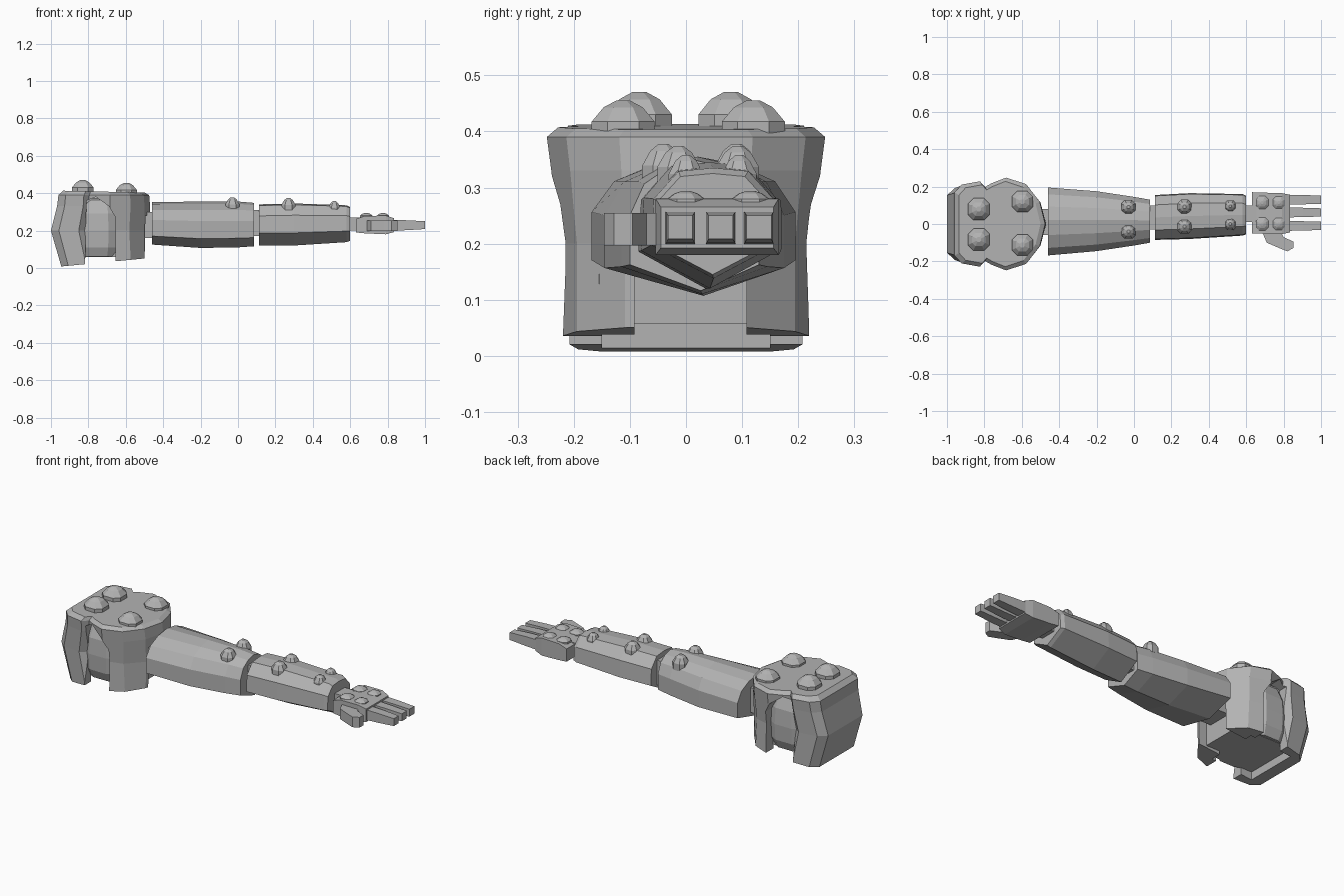
import bpy
import bmesh
from math import cos, sin, pi

cube = bpy.data.objects.get("Cube")
if cube:
    bpy.data.objects.remove(cube)

grey = bpy.data.materials.new("plain grey")
grey.use_nodes = True
grey.diffuse_color = (0.45, 0.45, 0.45, 1)
grey.node_tree.nodes["Principled BSDF"].inputs["Base Color"].default_value = grey.diffuse_color


def loft(name, rings):
    """Skin a list of equal-length point rings and cap both ends."""
    bm = bmesh.new()
    rows = [[bm.verts.new(p) for p in ring] for ring in rings]
    n = len(rows[0])
    for a, b in zip(rows, rows[1:]):
        for i in range(n):
            j = (i + 1) % n
            bm.faces.new((a[i], a[j], b[j], b[i]))
    bm.faces.new(rows[0][::-1])
    bm.faces.new(rows[-1])
    bmesh.ops.recalc_face_normals(bm, faces=bm.faces)
    mesh = bpy.data.meshes.new(name)
    bm.to_mesh(mesh)
    bm.free()
    mesh.materials.append(grey)
    obj = bpy.data.objects.new(name, mesh)
    bpy.context.collection.objects.link(obj)
    return obj


def limb(name, outline, stations):
    """Sweep a unit y/z outline along x; stations are (x, y0, y1, z0, z1)."""
    return loft(name, [[(x, y0 + v * (y1 - y0), z0 + w * (z1 - z0)) for v, w in outline]
                       for x, y0, y1, z0, z1 in stations])


def stack(name, x, y, outline, levels):
    """Vertical part: a unit outline scaled by (radius, z) levels."""
    return loft(name, [[(x + r * u, y + r * v, z) for u, v in outline] for r, z in levels])


def prism_y(name, profile, y0, y1):
    return loft(name, [[(x, y, z) for x, z in profile] for y in (y0, y1)])


def box(name, x0, x1, y0, y1, z0, z1):
    return prism_y(name, [(x0, z0), (x1, z0), (x1, z1), (x0, z1)], y0, y1)


def cut(obj, cutter):
    """Subtract the cutter, bake the result and drop the cutter."""
    cutter.hide_render = True
    mod = obj.modifiers.new("cut", 'BOOLEAN')
    mod.operation = 'DIFFERENCE'
    mod.solver = 'EXACT'
    mod.object = cutter
    graph = bpy.context.evaluated_depsgraph_get()
    mesh = bpy.data.meshes.new_from_object(obj.evaluated_get(graph))
    obj.modifiers.clear()
    obj.data = mesh
    bpy.data.objects.remove(cutter)


# Shoulder shell: notched oval outline, flared at the top, bulging at the back
half = [(0, 0.68), (0.08, 0.85), (0.28, 0.92), (0.34, 0.8), (0.41, 0.88),
        (0.57, 1), (0.79, 0.86), (0.94, 0.48)]
outline = half + [(1, 0)] + [(u, -v) for u, v in reversed(half)]
levels = [(0.008, -0.945, -0.475, 0.226, 0.045), (0.2, -1, -0.47, 0.226, 0),
          (0.33, -0.967, -0.47, 0.24, 0), (0.39, -0.96, -0.475, 0.248, 0),
          (0.413, -0.935, -0.5, 0.228, -0.01)]
shell = loft("shoulder_shell", [[(b + u * (f - b), v * w, z + t * u) for u, v in outline]
                                for z, b, f, w, t in levels])

# Side arches, hollow underside and arm slot
cut(shell, prism_y("arch_cutter", [(-0.82, -0.1), (-0.655, -0.1), (-0.655, 0.27), (-0.69, 0.33),
                                   (-0.76, 0.38), (-0.81, 0.36)], -0.4, 0.4))
cut(shell, box("hollow_cutter", -0.885, -0.63, -0.15, 0.15, -0.1, 0.31))
cut(shell, box("slot_cutter", -0.65, -0.4, -0.092, 0.108, -0.1, 0.28))

# Shoulder core: rounded barrel filling the openings
circle = [(cos(pi * (i + 0.5) / 6), sin(pi * (i + 0.5) / 6)) for i in range(12)]
stack("shoulder_core", -0.745, 0, circle, [(0.175, 0.06), (0.197, 0.11), (0.202, 0.2),
                                           (0.195, 0.29), (0.17, 0.35), (0.14, 0.39)])
box("core_block", -0.89, -0.545, -0.155, 0.155, 0.058, 0.37)

# Joints between the segments
box("shoulder_joint", -0.6, -0.44, -0.06, 0.08, 0.16, 0.3)
box("elbow_joint", 0.06, 0.13, -0.03, 0.1, 0.17, 0.31)
box("wrist_joint", 0.58, 0.66, 0.01, 0.1, 0.2, 0.27)

# Upper arm: gently roofed top, tapering to the elbow
faceted = [(0, 0.2), (0, 0.58), (0.11, 0.82), (0.3, 0.95), (0.52, 1), (0.72, 0.95),
           (0.9, 0.82), (1, 0.58), (1, 0.2), (0.55, 0)]
limb("upper_arm", faceted, [(-0.46, -0.168, 0.195, 0.125, 0.352),
                            (-0.2, -0.145, 0.175, 0.107, 0.355),
                            (0, -0.115, 0.145, 0.11, 0.355),
                            (0.085, -0.1, 0.13, 0.116, 0.348)])

# Forearm: flatter top with a keeled underside
keeled = [(0, 0.3), (0.02, 0.72), (0.22, 0.97), (0.5, 1), (0.78, 0.97),
          (0.98, 0.72), (1, 0.3), (0.5, 0)]
limb("forearm", keeled, [(0.112, -0.085, 0.155, 0.12, 0.34),
                         (0.3, -0.08, 0.165, 0.12, 0.345),
                         (0.58, -0.062, 0.16, 0.138, 0.335),
                         (0.6, -0.055, 0.15, 0.145, 0.325)])

# Palm with bevelled ends
square = [(0, 0), (0, 1), (1, 1), (1, 0)]
limb("palm", square, [(0.63, -0.05, 0.17, 0.19, 0.262), (0.68, -0.052, 0.168, 0.185, 0.278),
                      (0.79, -0.054, 0.165, 0.18, 0.28), (0.835, -0.045, 0.156, 0.192, 0.265)])

# Three fingers and a bent thumb
for i, y in enumerate((-0.01, 0.062, 0.13)):
    limb(f"finger_{i + 1}", square, [(0.8, y - 0.027, y + 0.027, 0.198, 0.257),
                                     (0.9, y - 0.025, y + 0.025, 0.202, 0.255),
                                     (1, y - 0.022, y + 0.022, 0.208, 0.25)])
thumb = [(0.68, -0.03), (0.71, -0.1), (0.78, -0.13), (0.82, -0.146), (0.853, -0.128),
         (0.853, -0.095), (0.8, -0.07), (0.78, -0.03)]
loft("thumb", [[(x, y, z) for x, y in thumb] for z in (0.197, 0.255)])

# Domed studs along the whole arm: x, y pair, radius, base, top
chamfered = [(1, -0.5), (1, 0.5), (0.5, 1), (-0.5, 1), (-1, 0.5), (-1, -0.5), (-0.5, -1), (0.5, -1)]
rows = [("shoulder", -0.83, (-0.083, 0.08), 0.058, 0.39, 0.47),
        ("shoulder_front", -0.597, (-0.112, 0.12), 0.056, 0.38, 0.455),
        ("elbow", -0.03, (-0.04, 0.09), 0.038, 0.3, 0.378),
        ("forearm", 0.27, (-0.013, 0.092), 0.038, 0.3, 0.374),
        ("cuff", 0.515, (0, 0.095), 0.031, 0.29, 0.358),
        ("hand_back", 0.685, (0, 0.115), 0.034, 0.265, 0.294),
        ("hand_front", 0.775, (0, 0.115), 0.032, 0.265, 0.294)]
for part, x, pair, r, base, top in rows:
    h = top - base
    for side, y in zip(("right", "left"), pair):
        stack(f"{part}_stud_{side}", x, y, chamfered,
              [(r, base), (r, base + h * 0.5), (r * 0.62, base + h * 0.84), (r * 0.22, top)])
